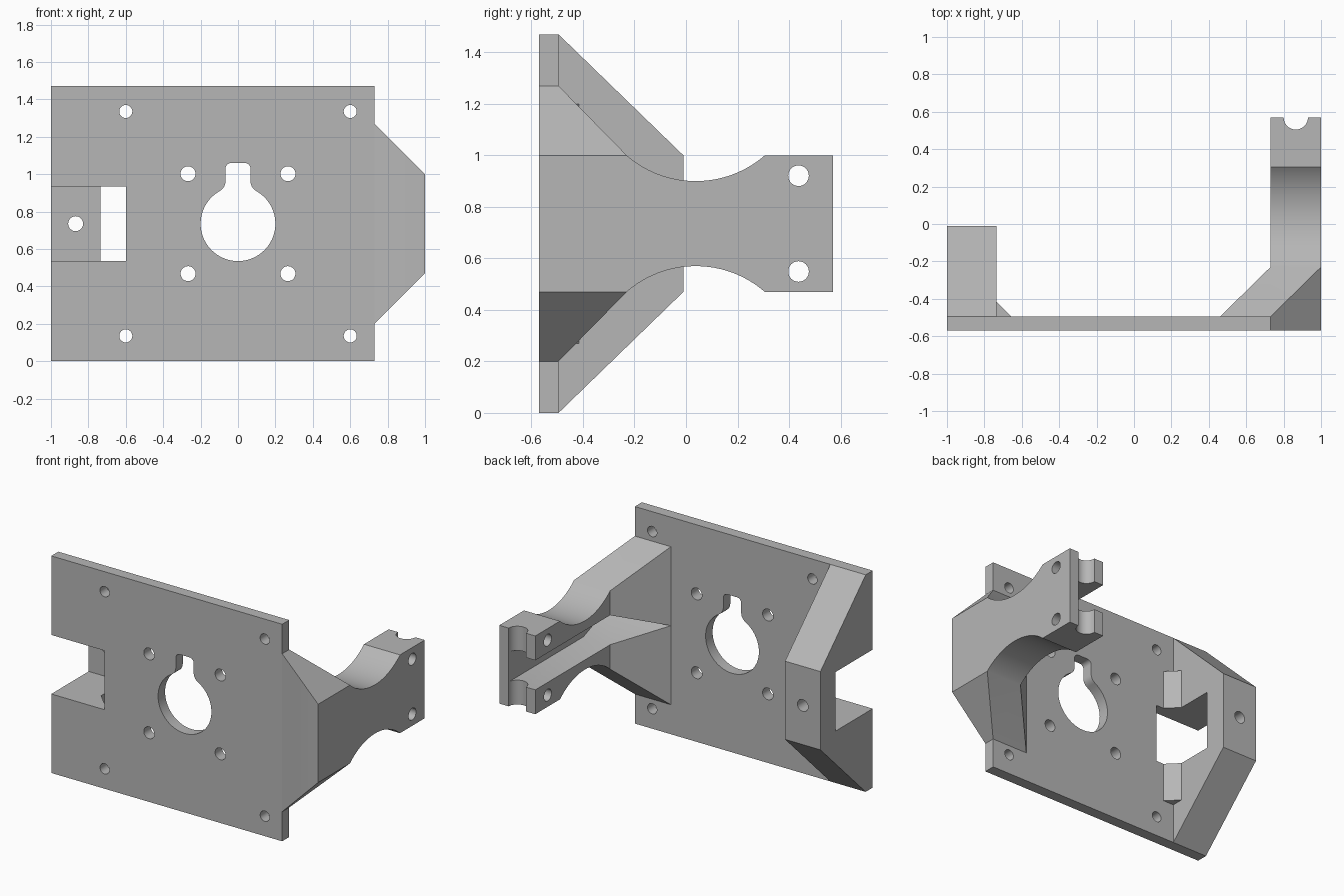
import bpy, bmesh
from math import cos, sin, pi, atan2
from mathutils import Vector

if "Cube" in bpy.data.objects:
    bpy.data.objects.remove(bpy.data.objects["Cube"])

grey = bpy.data.materials.new("Machined grey")
grey.use_nodes = True
colour = (0.47, 0.47, 0.47, 1)
grey.diffuse_color = colour
grey.node_tree.nodes["Principled BSDF"].inputs["Base Color"].default_value = colour

MID = 0.735                      # height of the symmetry plane
FRONT, BACK = -0.57, -0.495      # faces of the plate
ARM_IN, ARM_OUT = 0.73, 1.0      # sides of the arm


def make(name, bm):
    bmesh.ops.recalc_face_normals(bm, faces=bm.faces)
    mesh = bpy.data.meshes.new(name)
    bm.to_mesh(mesh)
    bm.free()
    mesh.materials.append(grey)
    obj = bpy.data.objects.new(name, mesh)
    bpy.context.collection.objects.link(obj)
    return obj


def prism(name, outline, axis, lo, hi):
    """Extrude a 2D outline along x, y or z."""
    def place(p, t):
        a, b = p
        return {"x": (t, a, b), "y": (a, t, b), "z": (a, b, t)}[axis]
    bm = bmesh.new()
    face = bm.faces.new([bm.verts.new(place(p, lo)) for p in outline])
    ext = bmesh.ops.extrude_face_region(bm, geom=[face])
    verts = [g for g in ext["geom"] if isinstance(g, bmesh.types.BMVert)]
    shift = Vector(place((0, 0), hi - lo))
    bmesh.ops.translate(bm, vec=shift, verts=verts)
    return make(name, bm)


def rect(a0, a1, b0, b1):
    return [(a0, b0), (a1, b0), (a1, b1), (a0, b1)]


def arc(a, b, r, start=0, end=2 * pi, n=32, closed=True):
    steps = n if closed else n - 1
    return [(a + r * cos(start + (end - start) * i / steps),
             b + r * sin(start + (end - start) * i / steps)) for i in range(n)]


def combine(obj, tool, op="DIFFERENCE"):
    mod = obj.modifiers.new(op.title(), "BOOLEAN")
    mod.operation, mod.solver, mod.object = op, "EXACT", tool
    bpy.context.view_layer.objects.active = obj
    bpy.ops.object.modifier_apply(modifier=mod.name)
    bpy.data.objects.remove(tool)


def finish(obj):
    bpy.ops.object.select_all(action="DESELECT")
    obj.select_set(True)
    bpy.context.view_layer.objects.active = obj
    bpy.ops.object.shade_smooth_by_angle(angle=pi / 7)


# Mounting plate with side window
plate = prism("mounting_plate", rect(-1, ARM_IN, 0, 1.47), "y", FRONT, BACK)
combine(plate, prism("cutter", rect(-1.1, -0.6, MID - 0.2, MID + 0.2), "y", -0.7, -0.4))

# Motor opening: round bore with a filleted, round-cornered key slot
R, K, F, TOP = 0.2, 0.067, 0.06, 0.325
fx = K + F
fz = ((R + F) ** 2 - fx ** 2) ** 0.5
tilt = atan2(fz, fx)
right = (arc(0, 0, R, -pi / 2, tilt, 24, False)
         + arc(fx, fz, F, pi + tilt, pi, 6, False)
         + arc(K - 0.03, TOP - 0.03, 0.03, 0, pi / 2, 6, False))
outline = right + [(-x, z) for x, z in reversed(right[1:])]
combine(plate, prism("cutter", [(x, z + MID) for x, z in outline], "y", -0.7, -0.4))

# Corner and motor screw holes
for dx, dz, r in ((0.6, 0.6, 0.035), (0.267, 0.267, 0.04)):
    for sx in (-1, 1):
        for sz in (-1, 1):
            combine(plate, prism("cutter", arc(sx * dx, MID + sz * dz, r), "y", -0.7, -0.4))
finish(plate)

# Trapezoid bracket behind the window, hollow with a drilled back wall
bracket = prism("side_bracket",
                [(BACK, 0), (BACK, 1.47), (-0.01, 1.0), (-0.01, 0.47)], "x", -1, -0.735)
combine(bracket, prism("cutter", rect(-0.6, -0.17, MID - 0.2, MID + 0.2), "x", -1.1, -0.6))
combine(bracket, prism("cutter", arc(-0.868, MID, 0.04), "y", -0.3, 0.1))
finish(bracket)

# Small gussets above and below the window
for label, lo, hi in (("lower", 0.27, MID - 0.2), ("upper", MID + 0.2, 1.2)):
    finish(prism(label + "_gusset",
                 [(-0.735, BACK), (-0.655, BACK), (-0.735, -0.415)], "z", lo, hi))

# Flared arm base
bm = bmesh.new()
for s in (-1, 1):
    wide, narrow = MID + s * 0.535, MID + s * 0.265
    for x, y, z in ((0.46, BACK, wide), (ARM_IN, BACK, wide), (ARM_IN, FRONT, wide),
                    (ARM_OUT, FRONT, narrow), (ARM_OUT, -0.23, narrow),
                    (ARM_IN, -0.23, narrow)):
        bm.verts.new((x, y, z))
bmesh.ops.convex_hull(bm, input=bm.verts)
bmesh.ops.dissolve_limit(bm, angle_limit=0.01, verts=bm.verts, edges=bm.edges)
arm = make("clamp_arm", bm)

# Waisted arm
half, sag = 0.268, 0.1
rad = (half ** 2 + sag ** 2) / (2 * sag)
swing = atan2(half, rad - sag)
waist = arc(0.038, 0.265 + rad - sag, rad, -pi / 2 - swing, -pi / 2 + swing, 25, False)
top = [(-0.3, 0.265)] + waist + [(0.57, 0.265)]
profile = [(y, MID + z) for y, z in top] + [(y, MID - z) for y, z in reversed(top)]
combine(arm, prism("tool", profile, "x", ARM_IN, ARM_OUT), "UNION")

# Inner channel ending in a wedge, clamp groove and cross holes
channel = [(BACK, MID), (-0.23, MID - 0.1), (0.7, MID - 0.1), (0.7, MID + 0.1), (-0.23, MID + 0.1)]
combine(arm, prism("cutter", channel, "x", 0.3, 0.93))
combine(arm, prism("cutter", arc(0.865, 0.57, 0.065), "z", 0.3, 1.2))
for s in (-1, 1):
    combine(arm, prism("cutter", arc(0.437, MID + s * 0.186, 0.04), "x", 0.6, 1.1))
finish(arm)
